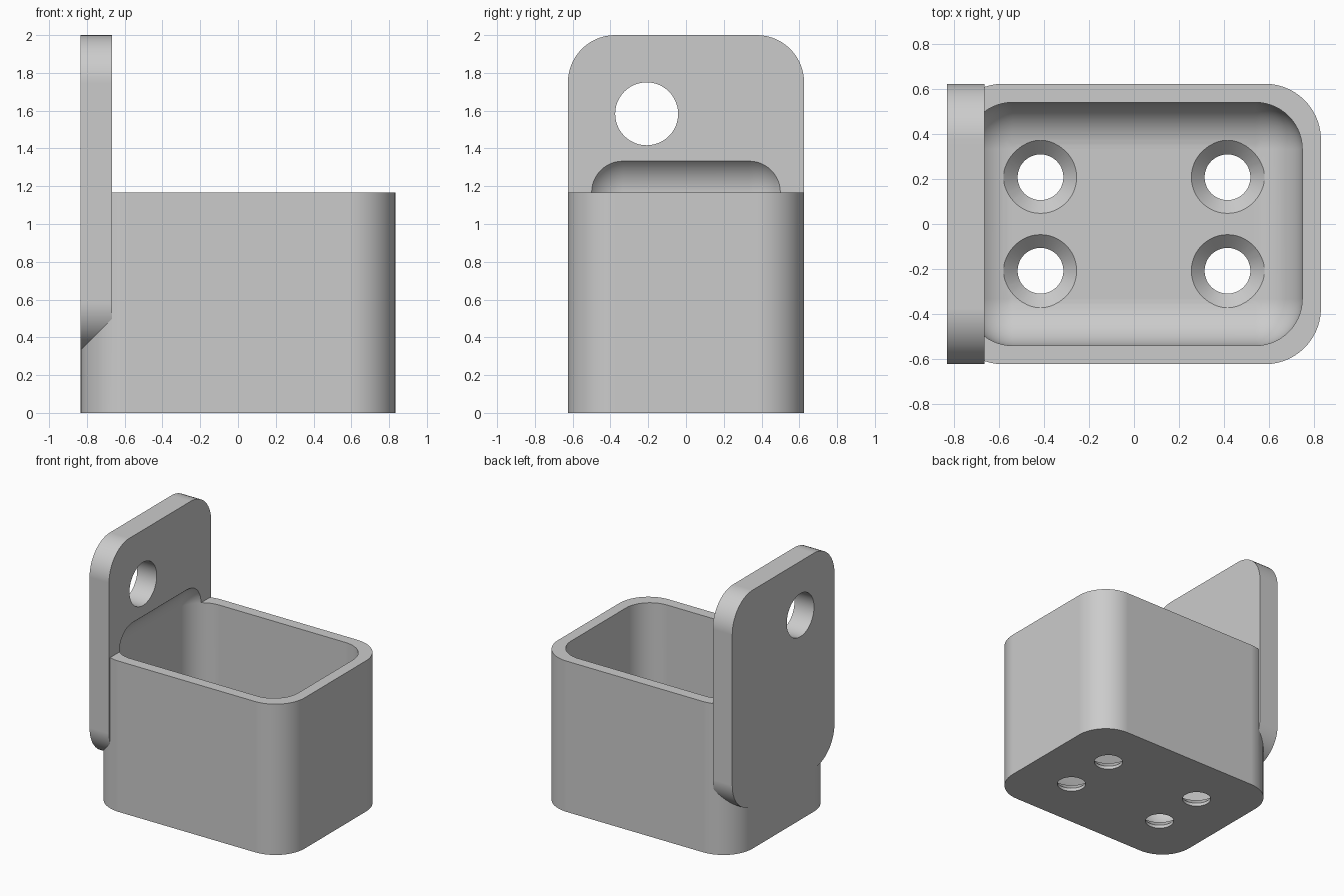
import bpy, bmesh
from math import pi
from mathutils import Matrix, Vector

cube = bpy.data.objects.get("Cube")
if cube:
    bpy.data.objects.remove(cube, do_unlink=True)

U = 1 / 24                       # one design unit
WALL, CORNER, PLATE = 2 * U, 6 * U, 4 * U
HX, HY, RIM, TOP = 20 * U, 15 * U, 28 * U, 2.0

grey = bpy.data.materials.new("plain grey")
grey.use_nodes = True
colour = (0.6, 0.6, 0.6, 1)
grey.diffuse_color = colour
grey.node_tree.nodes["Principled BSDF"].inputs["Base Color"].default_value = colour


def finish(name, bm):
    bmesh.ops.recalc_face_normals(bm, faces=bm.faces)
    mesh = bpy.data.meshes.new(name)
    bm.to_mesh(mesh)
    bm.free()
    mesh.materials.append(grey)
    obj = bpy.data.objects.new(name, mesh)
    bpy.context.collection.objects.link(obj)
    return obj


def rounded_block(name, low, high, radius, axis=None):
    """Block with edges along one axis rounded, or all edges if axis is None."""
    low, high = Vector(low), Vector(high)
    bm = bmesh.new()
    bmesh.ops.create_cube(bm, size=1, matrix=Matrix.Translation((low + high) / 2)
                          @ Matrix.Diagonal((high - low).to_4d()))
    edges = [e for e in bm.edges if axis is None
             or abs((e.verts[0].co - e.verts[1].co)[axis]) > 0.01]
    bmesh.ops.bevel(bm, geom=edges, offset=radius, segments=14, profile=0.5,
                    affect='EDGES')
    return finish(name, bm)


def cone(name, r1, r2, depth, matrix):
    bm = bmesh.new()
    bmesh.ops.create_cone(bm, cap_ends=True, segments=48, radius1=r1, radius2=r2,
                          depth=depth, matrix=matrix)
    return finish(name, bm)


def combine(target, tool, operation):
    mod = target.modifiers.new(tool.name, 'BOOLEAN')
    mod.operation, mod.solver, mod.object = operation, 'EXACT', tool
    bpy.context.view_layer.objects.active = target
    bpy.ops.object.modifier_apply(modifier=mod.name)
    bpy.data.objects.remove(tool, do_unlink=True)


# Cup body and hanging plate
holder = rounded_block("wall_holder", (-HX, -HY, 0), (HX, HY, RIM), CORNER, axis=2)
plate = rounded_block("back_plate", (-HX, -HY, 8 * U), (-HX + PLATE, HY, TOP),
                      CORNER, axis=0)
combine(holder, plate, 'UNION')

# Fully rounded cavity, also biting into the plate above the rim
cavity = rounded_block("cavity", (-HX + WALL, -HY + WALL, WALL),
                       (HX - WALL, HY - WALL, RIM + 5 * U), 5 * U)
combine(holder, cavity, 'DIFFERENCE')

# Hanging hole through the plate
combine(holder, cone("hanging_hole", 4 * U, 4 * U, 1,
                     Matrix.Translation((-HX, -5 * U, 38 * U))
                     @ Matrix.Rotation(pi / 2, 4, 'Y')), 'DIFFERENCE')

# Countersunk holes in the floor
SHAFT, HEAD = 0.102, 0.161
SINK = HEAD - SHAFT
for x in (-10 * U, 10 * U):
    for y in (-5 * U, 5 * U):
        combine(holder, cone("shaft", SHAFT, SHAFT, 0.4,
                             Matrix.Translation((x, y, 0))), 'DIFFERENCE')
        extra = 0.03
        combine(holder, cone("countersink", SHAFT, HEAD + extra, SINK + extra,
                             Matrix.Translation((x, y, WALL - SINK / 2 + extra / 2))),
                'DIFFERENCE')

# Smooth rounded areas, crisp edges
bpy.ops.object.select_all(action='DESELECT')
holder.select_set(True)
bpy.context.view_layer.objects.active = holder
bpy.ops.object.shade_smooth_by_angle(angle=pi / 6)
weighted = holder.modifiers.new("weighted_normals", 'WEIGHTED_NORMAL')
weighted.keep_sharp = True
